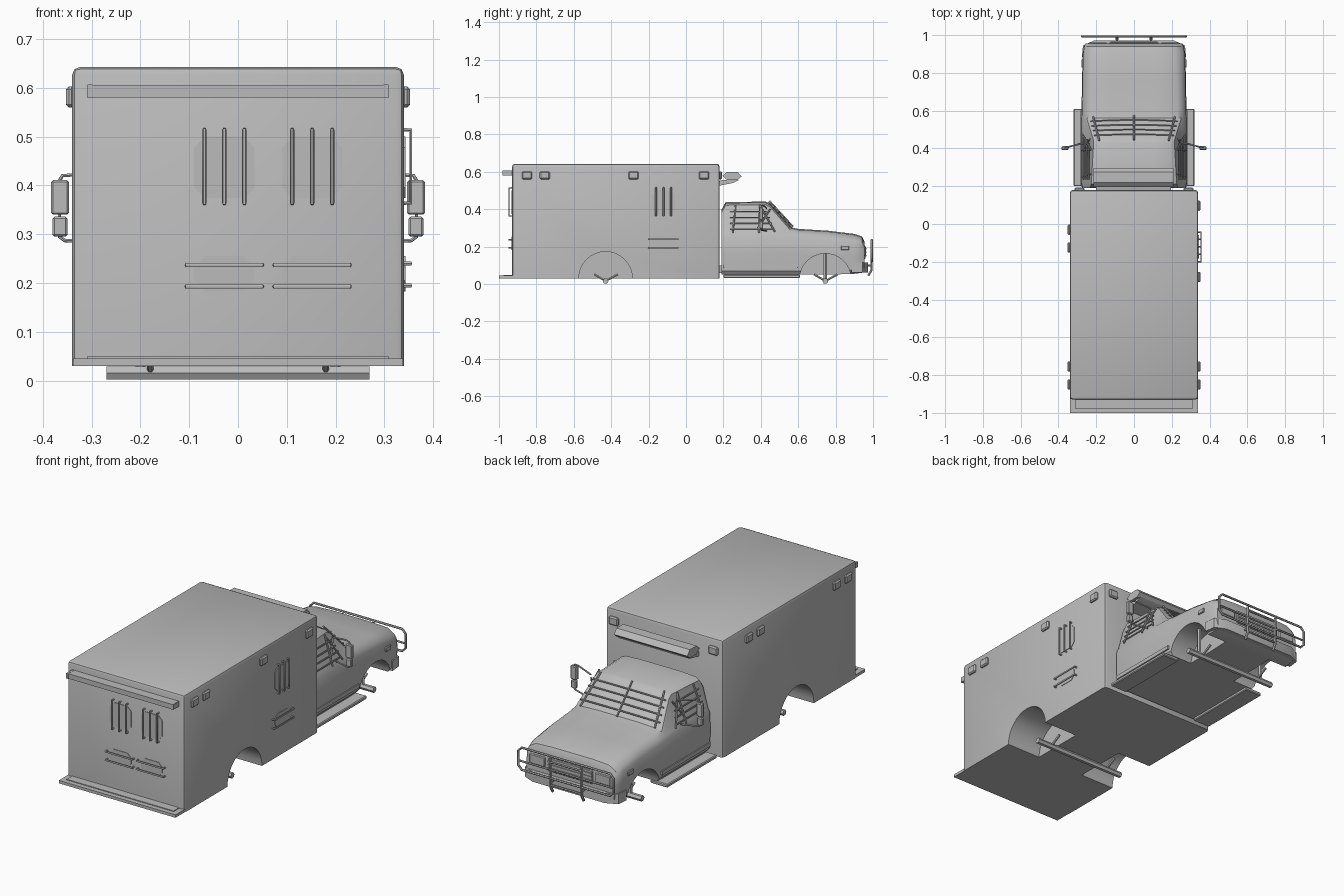
import bpy, bmesh, math
from mathutils import Vector

if "Cube" in bpy.data.objects:
    bpy.data.objects.remove(bpy.data.objects["Cube"])

grey = bpy.data.materials.new("body grey")
grey.diffuse_color = (0.5, 0.5, 0.5, 1)
grey.use_nodes = True
grey.node_tree.nodes["Principled BSDF"].inputs["Base Color"].default_value = grey.diffuse_color


def finish(ob, angle=30):
    ob.data.materials.clear()
    ob.data.materials.append(grey)
    bpy.ops.object.select_all(action='DESELECT')
    ob.select_set(True)
    bpy.context.view_layer.objects.active = ob
    bpy.ops.object.shade_smooth_by_angle(angle=math.radians(angle))
    return ob


def mesh_object(name, bm):
    bmesh.ops.recalc_face_normals(bm, faces=bm.faces)
    me = bpy.data.meshes.new(name)
    bm.to_mesh(me)
    bm.free()
    ob = bpy.data.objects.new(name, me)
    bpy.context.collection.objects.link(ob)
    return finish(ob)


def box(name, x, y, z, bevel=0.0, seg=2):
    """Box from (min, max) ranges, optionally bevelled."""
    bm = bmesh.new()
    bmesh.ops.create_cube(bm, size=1)
    for v in bm.verts:
        v.co = Vector([r[0] if c < 0 else r[1] for c, r in zip(v.co, (x, y, z))])
    if bevel:
        bmesh.ops.bevel(bm, geom=bm.edges[:], offset=bevel, segments=seg,
                        profile=0.5, affect='EDGES')
    return mesh_object(name, bm)


def prism(name, pts, vec):
    """Extrude a flat outline along a vector."""
    bm = bmesh.new()
    f = bm.faces.new([bm.verts.new(p) for p in pts])
    new = bmesh.ops.extrude_face_region(bm, geom=[f])['geom']
    bmesh.ops.translate(bm, vec=vec, verts=[v for v in new if isinstance(v, bmesh.types.BMVert)])
    return mesh_object(name, bm)


def tube(name, pts, r=0.005, closed=False):
    cu = bpy.data.curves.new(name, 'CURVE')
    cu.dimensions = '3D'
    cu.bevel_depth, cu.bevel_resolution, cu.use_fill_caps = r, 1, True
    sp = cu.splines.new('POLY')
    sp.points.add(len(pts) - 1)
    for p, co in zip(sp.points, pts):
        p.co = (*co, 1)
    sp.use_cyclic_u = closed
    ob = bpy.data.objects.new(name, cu)
    bpy.context.collection.objects.link(ob)
    bpy.ops.object.select_all(action='DESELECT')
    ob.select_set(True)
    bpy.context.view_layer.objects.active = ob
    bpy.ops.object.convert(target='MESH')
    return finish(bpy.context.object, 50)


def cut_wells(ob, y, z, r, inner):
    """Cut a round wheel well into both sides."""
    for s in (-1, 1):
        pts = [(s * inner, y + r * math.cos(a), z + r * math.sin(a))
               for a in (i * math.tau / 32 for i in range(32))]
        cutter = prism("well_cutter", pts, (s * 0.4, 0, 0))
        m = ob.modifiers.new("well", 'BOOLEAN')
        m.object, m.operation, m.solver = cutter, 'DIFFERENCE', 'EXACT'
        bpy.context.view_layer.objects.active = ob
        bpy.ops.object.modifier_apply(modifier=m.name)
        bpy.data.objects.remove(cutter)
    finish(ob)


def octagon(cx, cz, w, h, c):
    return [(cx + sx * a, cz + sz * b) for sx, sz, a, b in (
        (-1, -1, w - c, h), (1, -1, w - c, h), (1, -1, w, h - c), (1, 1, w, h - c),
        (1, 1, w - c, h), (-1, 1, w - c, h), (-1, 1, w, h - c), (-1, -1, w, h - c))]


# Rear compartment with wheel wells
body = box("rear_compartment", (-0.34, 0.34), (-0.93, 0.18), (0.03, 0.643), 0.016)
for v in body.data.vertices:          # square lower edge
    if v.co.z < 0.05:
        v.co.z = 0.03
cut_wells(body, -0.43, 0.03, 0.143, 0.14)

# Rear step, rear light rail
box("rear_step", (-0.338, 0.338), (-1.0, -0.92), (0.03, 0.045))
box("rear_step_tread", (-0.31, 0.31), (-0.975, -0.93), (0.045, 0.049))
box("rear_rail", (-0.31, 0.31), (-0.978, -0.925), (0.58, 0.606))
for s in (-1, 1):
    box("rear_rail_lamp", sorted((s * 0.298, s * 0.309)), (-0.98, -0.93), (0.579, 0.607))

# Barred rear windows and lower hatches
for cx in (-0.028, 0.152):
    for cz, h in ((0.437, 0.063), (0.219, 0.036)):
        prism("rear_panel", [(x, -0.929, z) for x, z in octagon(cx, cz, 0.062, h, 0.022)], (0, -0.004, 0))
    for dx in (-0.041, 0.0, 0.041):
        tube("rear_window_bar", [(cx + dx, -0.928, 0.364), (cx + dx, -0.946, 0.364),
                                 (cx + dx, -0.946, 0.514), (cx + dx, -0.928, 0.514)], 0.0045)
    for z in (0.193, 0.237):
        tube("rear_hatch_bar", [(cx - 0.077, -0.928, z), (cx - 0.077, -0.946, z),
                                (cx + 0.077, -0.946, z), (cx + 0.077, -0.928, z)], 0.0045)

# Barred window and hatch on the right side
for cz, h in ((0.437, 0.063), (0.219, 0.036)):
    prism("side_panel", [(0.339, y, z) for y, z in octagon(-0.12, cz, 0.062, h, 0.022)], (0.004, 0, 0))
for y in (-0.16, -0.12, -0.08):
    tube("side_window_bar", [(0.338, y, 0.364), (0.354, y, 0.364),
                             (0.354, y, 0.514), (0.338, y, 0.514)], 0.0045)
for z in (0.195, 0.24):
    tube("side_hatch_bar", [(0.338, -0.2, z), (0.354, -0.2, z),
                            (0.354, -0.043, z), (0.338, -0.043, z)], 0.0045)

# Marker lamps around the top
for s, ys in ((1, (-0.85, -0.755, -0.28, 0.097)), (-1, (-0.85, -0.755, -0.125, -0.03))):
    for y in ys:
        box("marker_lamp", sorted((s * 0.335, s * 0.353)), (y - 0.027, y + 0.027), (0.56, 0.603), 0.006, 1)
    box("front_marker_lamp", sorted((s * 0.262, s * 0.315)), (0.175, 0.193), (0.56, 0.603), 0.006, 1)

# Front light bar on its shelf
bar = [(0.195, 0.578), (0.22, 0.6), (0.275, 0.6), (0.297, 0.575), (0.275, 0.556), (0.22, 0.556)]
prism("light_bar", [(-0.215, y, z) for y, z in bar], (0.425, 0, 0))
shelf = [(0.175, 0.525), (0.25, 0.54), (0.285, 0.557), (0.2, 0.557), (0.175, 0.55)]
prism("light_bar_shelf", [(-0.2, y, z) for y, z in shelf], (0.395, 0, 0))

# Cab lofted through stations: y, bottom, belt, top, half width, half top width
stations = [(0.19, .05, .275, .395, .275, .232), (0.212, .05, .275, .435, .28, .226),
            (0.425, .05, .275, .438, .28, .214), (0.45, .05, .275, .425, .28, .216),
            (0.56, .05, .27, .30, .28, .25), (0.60, .05, .265, .292, .278, .252),
            (0.76, .05, .255, .282, .275, .248), (0.90, .055, .238, .265, .272, .24),
            (0.94, .06, .225, .252, .265, .232), (0.955, .065, .20, .222, .256, .228)]
bm = bmesh.new()
rings = []
for y, zb, belt, top, w, wt in stations:
    half = [(w - 0.02, zb), (w - 0.004, zb + 0.02), (w, 0.16), (w - 0.003, belt - 0.02),
            (w - 0.014, belt), (wt, top - 0.014), (wt - 0.022, top - 0.002), (wt * 0.5, top + 0.003)]
    ring = half + [(-x, z) for x, z in reversed(half)]
    rings.append([bm.verts.new((x, y, z)) for x, z in ring])
for a, b in zip(rings, rings[1:]):
    for i in range(len(a)):
        j = (i + 1) % len(a)
        bm.faces.new((a[i], a[j], b[j], b[i]))
bm.faces.new(rings[0])
bm.faces.new(rings[-1])
cab = mesh_object("cab", bm)
cut_wells(cab, 0.745, 0.025, 0.138, 0.14)

# Windscreen bars following the slope
def screen(t, x):
    return (x, 0.452 + 0.115 * t - 0.12 * x * x, 0.438 - 0.125 * t - 0.1 * x * x)

for t in (0.2, 0.42, 0.64, 0.86):
    w = 0.205 + 0.03 * t
    tube("windscreen_bar", [screen(t, w * k / 4) for k in range(-4, 5)], 0.0035)
for x in (-0.2, 0, 0.2):
    tube("windscreen_upright", [screen(-0.05, x * 0.92), screen(1.05, x * 1.08)], 0.005)

for s in (-1, 1):
    # Side window bars
    def pane(y, z, s=s):
        return (s * (0.276 - 0.33 * (z - 0.275)), y, z)
    for z, y1 in ((0.295, 0.47), (0.325, 0.46), (0.355, 0.45), (0.388, 0.43)):
        tube("side_bar", [pane(0.235, z), pane(y1, z)], 0.0035)
    for a, b in (((0.25, 0.275), (0.265, 0.42)), ((0.39, 0.275), (0.395, 0.425)),
                 ((0.395, 0.42), (0.475, 0.28)), ((0.385, 0.3), (0.45, 0.4))):
        tube("side_upright", [pane(*a), pane(*b)], 0.0045)

    # Running board, sill trim, side lamp
    box("running_board", sorted((s * 0.22, s * 0.32)), (0.2, 0.61), (0.032, 0.05), 0.004, 1)
    box("sill_trim", sorted((s * 0.27, s * 0.283)), (0.2, 0.6), (0.085, 0.105))
    box("fender_lamp", sorted((s * 0.26, s * 0.279)), (0.828, 0.872), (0.182, 0.205), 0.003, 1)
    box("cab_mount", sorted((s * 0.14, s * 0.19)), (0.17, 0.2), (0.06, 0.1))

    # Mirrors
    tube("mirror_bracket", [(s * 0.25, 0.43, 0.405), (s * 0.335, 0.412, 0.422), (s * 0.36, 0.405, 0.42),
                            (s * 0.366, 0.405, 0.41), (s * 0.366, 0.405, 0.295), (s * 0.355, 0.405, 0.287),
                            (s * 0.27, 0.43, 0.284)], 0.004)
    box("mirror", sorted((s * 0.347, s * 0.383)), (0.392, 0.412), (0.34, 0.411), 0.004, 1)
    box("lower_mirror", sorted((s * 0.35, s * 0.38)), (0.392, 0.412), (0.295, 0.336), 0.004, 1)

    # Headlamps and guard uprights
    box("headlamp", sorted((s * 0.145, s * 0.235)), (0.945, 0.962), (0.15, 0.2), 0.004, 1)
    tube("guard_upright", [(s * 0.09, 0.975, 0.045), (s * 0.09, 0.992, 0.075), (s * 0.09, 0.992, 0.225)], 0.007)
    tube("guard_stay", [(s * 0.09, 0.992, 0.1), (s * 0.09, 0.93, 0.1)], 0.006)

    # Suspension links
    for y in (-0.43, 0.745):
        tube("suspension_link", [(s * 0.18, y - 0.06, 0.052), (s * 0.18, y, 0.016), (s * 0.18, y + 0.065, 0.052)], 0.007)
    tube("front_strut", [(s * 0.2, 0.745, 0.016), (s * 0.2, 0.745, 0.165)], 0.01)

# Axles
for y in (-0.43, 0.745):
    tube("axle", [(-0.27, y, 0.0152), (0.27, y, 0.0152)], 0.0152)

# Grille and front bumper
box("grille", (-0.13, 0.13), (0.945, 0.961), (0.135, 0.205), 0.003, 1)
for z in (0.152, 0.17, 0.188):
    box("grille_slat", (-0.125, 0.125), (0.96, 0.966), (z - 0.004, z + 0.004))
bumper = [(-0.276, 0.885), (0.276, 0.885), (0.27, 0.945), (0.21, 0.972), (-0.21, 0.972), (-0.27, 0.945)]
prism("front_bumper", [(x, y, 0.062) for x, y in bumper], (0, 0, 0.053))

# Tubular front guard
frame = [(x, 0.993, z) for x, z in octagon(0, 0.178, 0.276, 0.058, 0.02)]
tube("guard_frame", frame, 0.006, True)
for z, w in ((0.205, 0.09), (0.165, 0.27), (0.085, 0.09)):
    tube("guard_crossbar", [(-w, 0.993, z), (w, 0.993, z)], 0.005)
